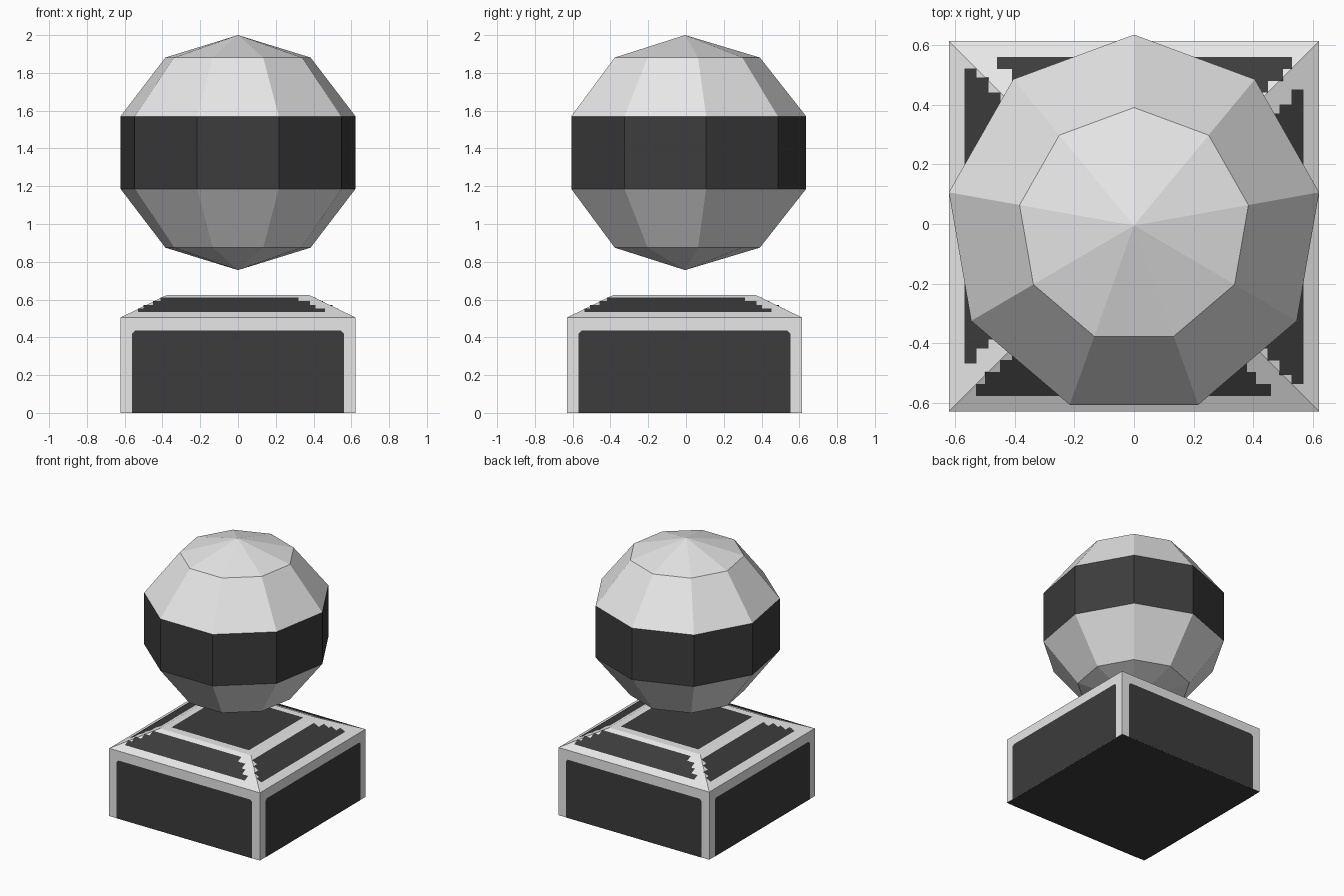
import bpy
import math
from mathutils import Matrix, Vector

cube = bpy.data.objects.get("Cube")
if cube:
    bpy.data.objects.remove(cube, do_unlink=True)


def make_material(name, value):
    mat = bpy.data.materials.new(name)
    mat.use_nodes = True
    colour = (value, value, value, 1)
    mat.diffuse_color = colour
    mat.node_tree.nodes["Principled BSDF"].inputs["Base Color"].default_value = colour
    return mat


LIGHT = make_material("light grey", 0.8)
DARK = make_material("charcoal", 0.045)
CENTRE_Y = -0.008
HALF, TOP_HALF = 0.622, 0.375      # base half-width, and half-width of its flat top
SHOULDER, TOP = 0.505, 0.625       # heights where the slope starts and ends
LIFT = 0.002                       # how far the painted plates stand off


def make_object(name, verts, faces, materials):
    mesh = bpy.data.meshes.new(name)
    mesh.from_pydata(verts, [], faces)
    for mat in materials:
        mesh.materials.append(mat)
    mesh.update()
    obj = bpy.data.objects.new(name, mesh)
    bpy.context.collection.objects.link(obj)
    return obj


def square(half, z):
    return [(sx * half, sy * half + CENTRE_Y, z)
            for sx, sy in ((-1, -1), (1, -1), (1, 1), (-1, 1))]


def bridge(a, b, n):
    return [(a + i, a + (i + 1) % n, b + (i + 1) % n, b + i) for i in range(n)]


# Base block with a sloped shoulder and a dark underside
base = make_object("base", square(HALF, 0) + square(HALF, SHOULDER) + square(TOP_HALF, TOP),
                   [(3, 2, 1, 0), (8, 9, 10, 11)] + bridge(0, 4, 4) + bridge(4, 8, 4),
                   [LIGHT, DARK])
for face in base.data.polygons:
    face.material_index = int(face.normal.z < -0.5)

# Dark top panel
make_object("top_panel", square(0.32, TOP + LIFT), [(0, 1, 2, 3)], [DARK])

# Side and stepped slope panels, repeated round the four sides
side_outline = [(-0.56, 0), (0.56, 0), (0.56, 0.42), (0.545, 0.435),
                (-0.545, 0.435), (-0.56, 0.42)]
slope_rows = [(-0.53, 0.46), (-0.50, 0.41), (-0.45, 0.38), (-0.41, 0.32)]
OUTER, STEP = 0.568, 0.04


def slope_point(x, d):
    t = (HALF - d) / (HALF - TOP_HALF)
    return Vector((x, -d - LIFT / 2, SHOULDER + t * (TOP - SHOULDER) + LIFT))


for k, side in enumerate(("front", "left", "back", "right")):
    turn = Matrix.Translation((0, CENTRE_Y, 0)) @ Matrix.Rotation(k * math.pi / 2, 4, 'Z')
    verts = [turn @ Vector((x, -HALF - LIFT, z)) for x, z in side_outline]
    make_object(side + "_panel", verts, [tuple(range(len(verts)))], [DARK])

    verts, faces = [], []
    for row, (x0, x1) in enumerate(slope_rows):
        d0 = OUTER - row * STEP
        d1 = d0 - STEP
        n = len(verts)
        verts += [turn @ slope_point(x, d)
                  for x, d in ((x0, d0), (x1, d0), (x1, d1), (x0, d1))]
        faces.append((n, n + 1, n + 2, n + 3))
    make_object(side + "_slope_panel", verts, faces, [DARK])

# Faceted ball floating above the base, with a dark band round its middle
SIDES, BALL_Z, BALL_R = 9, 1.378, 0.622
WIDTH_X, WIDTH_Y = 0.664, 0.674
verts = []
for ring in range(1, 5):
    polar = math.pi * (1 - ring / 5)
    for i in range(SIDES):
        a = math.pi / 2 + 2 * math.pi * i / SIDES
        verts.append((WIDTH_X * math.sin(polar) * math.cos(a),
                      WIDTH_Y * math.sin(polar) * math.sin(a) - 0.005,
                      BALL_Z + BALL_R * math.cos(polar)))
faces = []
for ring in range(3):
    faces += bridge(ring * SIDES, (ring + 1) * SIDES, SIDES)
bottom, top = len(verts), len(verts) + 1
verts += [(0, -0.005, BALL_Z - BALL_R), (0, -0.005, BALL_Z + BALL_R)]
for i in range(SIDES):
    j = (i + 1) % SIDES
    faces += [(bottom, j, i), (3 * SIDES + i, 3 * SIDES + j, top)]
ball = make_object("ball", verts, faces, [LIGHT, DARK])
for face in ball.data.polygons:
    face.material_index = int(abs(face.center.z - BALL_Z) < 0.1)
